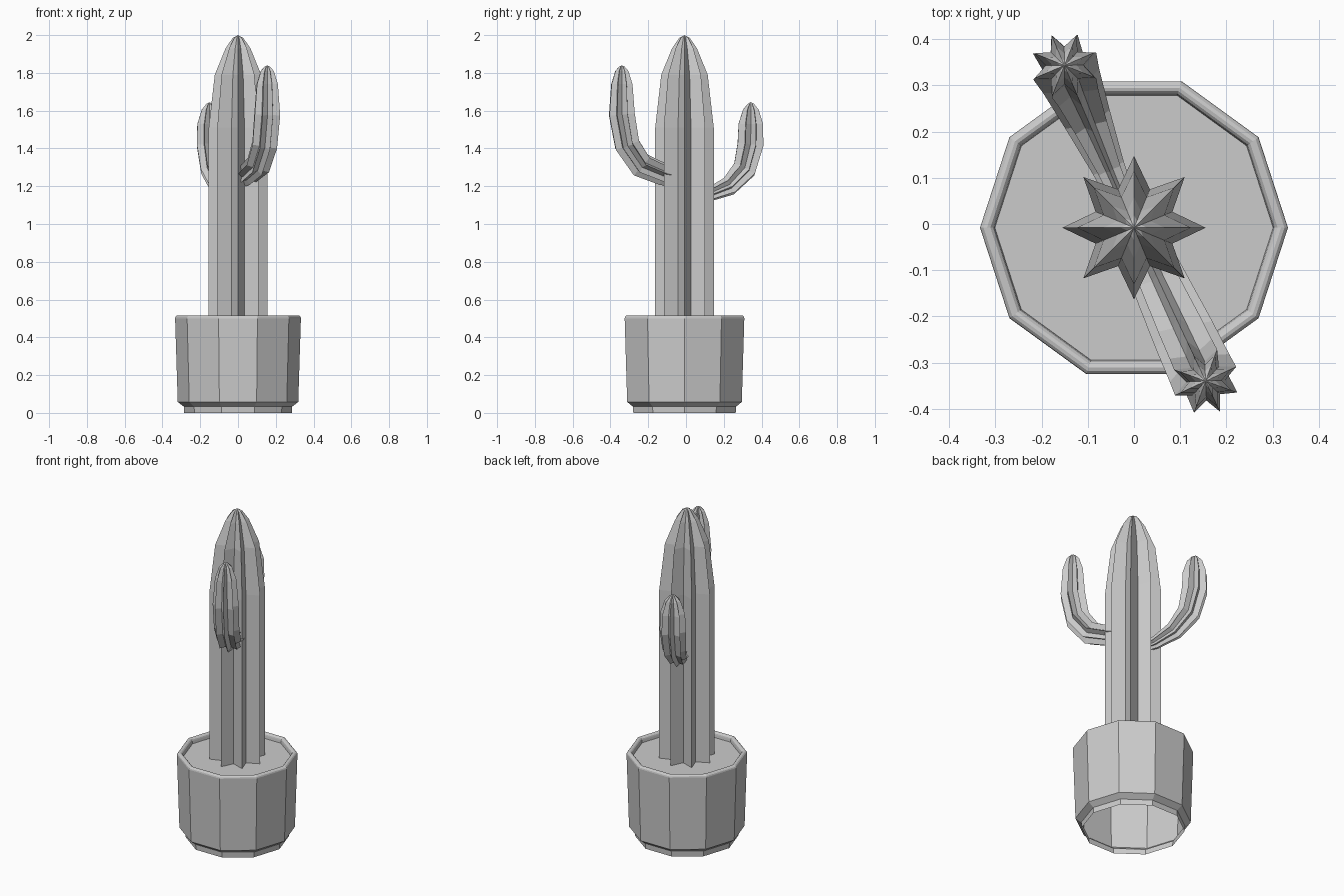
import bpy, bmesh, math
from mathutils import Vector

if "Cube" in bpy.data.objects:
    bpy.data.objects.remove(bpy.data.objects["Cube"])

CY = -0.008  # plant and pot centre in y


def loft(name, rings, apex=None, cap=False):
    """Skin a list of closed rings, optionally closing to a tip or a flat cap."""
    bm = bmesh.new()
    loops = [[bm.verts.new(p) for p in ring] for ring in rings]
    n = len(loops[0])
    for a, b in zip(loops, loops[1:]):
        for i in range(n):
            j = (i + 1) % n
            bm.faces.new((a[i], a[j], b[j], b[i]))
    if apex is not None:
        tip = bm.verts.new(apex)
        for i in range(n):
            bm.faces.new((loops[-1][i], loops[-1][(i + 1) % n], tip))
    if cap:
        bm.faces.new(loops[-1])
    bmesh.ops.recalc_face_normals(bm, faces=bm.faces)
    me = bpy.data.meshes.new(name)
    bm.to_mesh(me)
    bm.free()
    ob = bpy.data.objects.new(name, me)
    bpy.context.collection.objects.link(ob)
    return ob


def star(centre, n, b, r, inner=0.58):
    """Eight-ribbed star cross-section in the plane of n and b."""
    ring = []
    for k in range(16):
        a = math.pi * k / 8
        rr = r if k % 2 == 0 else r * inner
        ring.append(centre + n * (rr * math.cos(a)) + b * (rr * math.sin(a)))
    return ring


def decagon(r, z):
    return [Vector((r * math.cos(math.tau * k / 10), CY + r * math.sin(math.tau * k / 10), z))
            for k in range(10)]


# Pot: open foot, flared wall, rounded rim, inner lip
profile = [(0.285, 0), (0.287, 0.033), (0.319, 0.058), (0.333, 0.501)]
for k in range(1, 6):
    a = math.pi * k / 6
    profile.append((0.318 + 0.015 * math.cos(a), 0.501 + 0.015 * math.sin(a)))
profile += [(0.303, 0.501), (0.301, 0.485)]
pot = loft("pot", [decagon(r, z) for r, z in profile])

# Soil disc
soil = loft("soil", [decagon(0.302, 0.485), decagon(0.1, 0.485)], cap=True)

# Trunk
X, Y = Vector((1, 0, 0)), Vector((0, 1, 0))
trunk_profile = [(0.155, 0.48), (0.155, 1.51), (0.123, 1.79), (0.066, 1.93), (0.028, 1.985)]
trunk = loft("cactus_trunk", [star(Vector((0, CY, z)), X, Y, r) for r, z in trunk_profile],
             apex=(0, CY, 2.0))


def arm(name, tip_xy, path, tip_z):
    """Sweep a star along a path of (distance out, height, radius)."""
    base = Vector((0, CY, 0))
    out = Vector((tip_xy[0], tip_xy[1] - CY, 0)).normalized()
    up = Vector((0, 0, 1))
    side = up.cross(out)
    pts = [base + out * d + up * z for d, z, _ in path]
    rings = []
    for i, p in enumerate(pts):
        t = Vector((0, 0, 0))
        if i > 0:
            t += (p - pts[i - 1]).normalized()
        if i < len(pts) - 1:
            t += (pts[i + 1] - p).normalized()
        n = side.cross(t.normalized())
        rings.append(star(p, n, side, path[i][2]))
    loft(name, rings, apex=pts[-1] * 1.0 + up * (tip_z - pts[-1].z))


# Arms
arm("front_arm", (0.155, -0.34),
    [(0.05, 1.25, 0.055), (0.13, 1.265, 0.06), (0.255, 1.312, 0.068), (0.335, 1.42, 0.071),
     (0.366, 1.58, 0.073), (0.366, 1.74, 0.06), (0.366, 1.81, 0.037), (0.366, 1.833, 0.016)], 1.84)
arm("back_arm", (-0.15, 0.342),
    [(0.06, 1.145, 0.03), (0.14, 1.155, 0.036), (0.255, 1.2, 0.052), (0.345, 1.29, 0.066),
     (0.38, 1.42, 0.074), (0.382, 1.53, 0.07), (0.382, 1.605, 0.045), (0.382, 1.636, 0.018)], 1.645)
